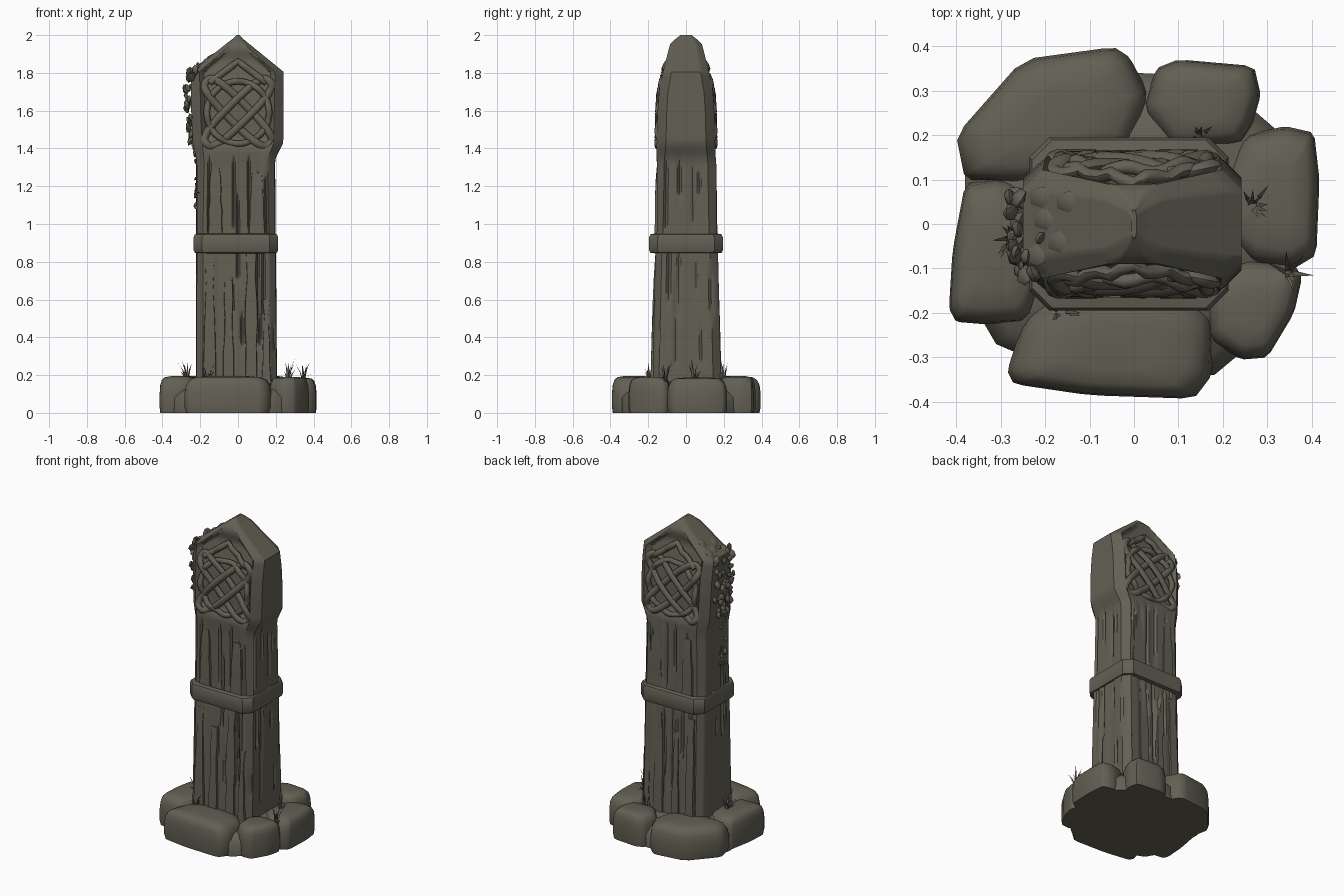
import bpy, bmesh, math, random
from mathutils import Vector, Matrix

if "Cube" in bpy.data.objects:
    bpy.data.objects.remove(bpy.data.objects["Cube"])

random.seed(7)
stone_mat = bpy.data.materials.new("weathered grey brown")
stone_mat.diffuse_color = (0.125, 0.117, 0.088, 1)
stone_mat.use_nodes = True
stone_mat.node_tree.nodes["Principled BSDF"].inputs["Base Color"].default_value = stone_mat.diffuse_color


def finish(name, bm, angle=40):
    bmesh.ops.recalc_face_normals(bm, faces=bm.faces)
    me = bpy.data.meshes.new(name)
    bm.to_mesh(me)
    bm.free()
    me.materials.append(stone_mat)
    me.shade_smooth()
    me.set_sharp_from_angle(angle=math.radians(angle))
    ob = bpy.data.objects.new(name, me)
    bpy.context.collection.objects.link(ob)
    return ob


def loft(bm, rings, closed=False):
    """Bridge equal-length rings; cap the ends, or join last to first."""
    vs = [[bm.verts.new(p) for p in r] for r in rings]
    n = len(vs[0])
    pairs = list(zip(vs, vs[1:])) + ([(vs[-1], vs[0])] if closed else [])
    for a, b in pairs:
        for i in range(n):
            j = (i + 1) % n
            bm.faces.new((a[i], a[j], b[j], b[i]))
    if not closed:
        bm.faces.new(vs[0][::-1])
        bm.faces.new(vs[-1])


def section(x0, x1, hy, c, z, segs):
    """Chamfered rectangle, starting with the front side."""
    cx = min(c, (x1 - x0) * 0.25)
    k = [(x0 + cx, -hy), (x1 - cx, -hy), (x1, -hy + c), (x1, hy - c),
         (x1 - cx, hy), (x0 + cx, hy), (x0, hy - c), (x0, -hy + c)]
    pts = []
    for s in range(8):
        a, b = Vector(k[s]), Vector(k[(s + 1) % 8])
        m = segs[s % 4]
        pts += [(*a.lerp(b, i / m), z) for i in range(m)]
    return pts


def interp(table, z):
    for a, b in zip(table, table[1:]):
        if z <= b[0]:
            t = max(0, (z - a[0]) / (b[0] - a[0]))
            return [p + (q - p) * t for p, q in zip(a[1:], b[1:])]
    return table[-1][1:]


def smooth(a, b, v):
    t = min(1, max(0, (v - a) / (b - a)))
    return t * t * (3 - 2 * t)


# z, left, right, half depth, chamfer
PROFILE = [(0.05, -.225, .21, .18, .035), (0.2, -.222, .205, .178, .035),
           (0.8, -.22, .2, .164, .035), (1.0, -.22, .198, .156, .035),
           (1.34, -.22, .195, .155, .04), (1.43, -.24, .24, .156, .05),
           (1.6, -.248, .242, .152, .05), (1.7, -.25, .242, .145, .05),
           (1.805, -.25, .242, .122, .045), (1.95, -.068, .064, .085, .03),
           (1.98, -.028, .027, .055, .02), (2.0, -.006, .006, .03, .012)]

# Post: split timber below, carved pointed head above
SEGS = (34, 3, 20, 3)
N = 2 * sum(SEGS)
plank, level = [], 0
while len(plank) < N:
    level = random.uniform(-.006, .007)
    plank += [level] * random.randint(3, 7)
cracks = []
for _ in range(46):
    a = random.uniform(0.1, 1.2)
    cracks.append((random.randrange(N), a, a + random.uniform(.2, .65), random.uniform(.01, .022)))

zs = [0.05 + 1.3 * i / 44 for i in range(44)]
zs += [1.35 + 0.455 * i / 18 for i in range(19)]
zs += [1.83, 1.855, 1.88, 1.905, 1.93, 1.95, 1.965, 1.98, 1.99, 2.0]
rings = []
for z in zs:
    x0, x1, hy, c = interp(PROFILE, z)
    ring = []
    wood = 1 - smooth(1.28, 1.4, z)
    for i, (x, y, _) in enumerate(section(x0, x1, hy, c, z, SEGS)):
        d = plank[i] * wood
        for ci, a, b, dep in cracks:
            if ci == i:
                d -= dep * wood * smooth(a, a + .06, z) * (1 - smooth(b - .1, b, z))
        # sunken field behind the knotwork, with a raised rim
        if abs(y) > hy - .001 and z > 1.4:
            edge = min(x - x0, x1 - x)
            d -= .03 * smooth(.045, .075, edge) * smooth(1.4, 1.46, z) * (1 - smooth(1.86, 1.93, z))
        nrm = Vector((0, math.copysign(1, y), 0)) if abs(y) > hy - c + .001 else Vector((math.copysign(1, x), 0, 0))
        if abs(y) <= hy - c + .001:
            d *= .6
        ring.append((x + nrm.x * d, y + nrm.y * d, z))
    rings.append(ring)
bm = bmesh.new()
loft(bm, rings)
finish("post", bm, 38)

# Thin split boards lying on the front and back faces
bm = bmesh.new()
for side in (-1, 1):
    for x, w, z0, z1 in ((-.15, .07, .12, .8), (-.05, .06, .12, .7), (.07, .08, .12, .84),
                         (.15, .05, .12, .6), (-.12, .08, .95, 1.3), (.1, .1, .95, 1.27)):
        rs = []
        for k in range(7):
            t = k / 6
            z = z0 + (z1 - z0) * t
            hy = interp(PROFILE, z)[2]
            ww = w * (1 - .35 * t) / 2 + random.uniform(-.006, .006)
            o = .009 * (1 - t ** 4)
            rs.append([(x - ww, side * (hy - .02), z), (x + ww, side * (hy - .02), z),
                       (x + ww * .85, side * (hy + o), z), (x - ww * .85, side * (hy + o), z)])
        loft(bm, rs)
finish("split_boards", bm, 35)

# Binding band around the middle
bm = bmesh.new()
rs = []
for z, g in ((.845, -.03), (.848, -.006), (.862, 0), (.93, 0), (.945, -.006), (.95, -.03)):
    rs.append(section(-.235 - g, .212 + g, .195 + g, .045, z, (4, 3, 4, 3)))
loft(bm, rs, closed=True)
finish("band", bm, 35)


# Knotwork: interlaced flat straps on both faces
def strap(bm, pts, side, closed, phase=0, waves=4, w=.02):
    rs, n = [], len(pts)
    for i, (x, z) in enumerate(pts):
        a = pts[(i - 1) % n] if closed or i > 0 else pts[i]
        b = pts[(i + 1) % n] if closed or i < n - 1 else pts[i]
        t = Vector((b[0] - a[0], b[1] - a[1])).normalized()
        hy = interp(PROFILE, z)[2] if z < 1.805 else .122 - .25 * (z - 1.805)
        y = hy - .012 + .008 * math.sin(waves * 2 * math.pi * i / n + phase)
        ring = []
        for k in range(8):
            q = 2 * math.pi * k / 8
            s = w * math.cos(q)
            ring.append((x - t.y * s, side * (y + .016 * math.sin(q)), z + t.x * s))
        rs.append(ring)
    loft(bm, rs, closed)


bm = bmesh.new()
for side in (-1, 1):
    for tilt in (1, -1):
        pts = []
        for i in range(48):
            a = 2 * math.pi * i / 48
            u = .235 * math.copysign(abs(math.cos(a)) ** .8, math.cos(a))
            v = .055 * math.copysign(abs(math.sin(a)) ** .6, math.sin(a))
            pts.append(((u - v) * .707, 1.59 + tilt * (u + v) * .707))
        strap(bm, pts, side, True, phase=tilt * 1.57)
    ring = [(.165 * math.cos(2 * math.pi * i / 48), 1.59 + .165 * math.sin(2 * math.pi * i / 48))
            for i in range(48)]
    strap(bm, ring, side, True, phase=.8, waves=8, w=.017)
    # chevron under the gable
    strap(bm, [(-.15 + .3 * i / 12, 1.86 - .75 * abs(-.15 + .3 * i / 12)) for i in range(13)],
          side, False, w=.018)
finish("knotwork", bm, 50)

# Footing stones: plan outlines
STONES = [
    [(-.4, .2), (-.38, .1), (-.25, .09), (-.12, .14), (0, .18), (.035, .29), (-.01, .375), (-.045, .398), (-.25, .37)],
    [(.05, .35), (.02, .26), (.08, .17), (.24, .18), (.265, .22), (.285, .29), (.27, .355), (.1, .37)],
    [(.25, .2), (.2, .1), (.19, -.02), (.27, -.09), (.36, -.1), (.41, -.07), (.417, .1), (.405, .205), (.34, .22)],
    [(.17, -.26), (.16, -.14), (.24, -.08), (.36, -.09), (.378, -.12), (.36, -.2), (.3, -.3), (.24, -.305)],
    [(-.285, -.33), (-.25, -.22), (-.17, -.14), (.13, -.14), (.18, -.22), (.175, -.34), (.135, -.393), (-.1, -.385), (-.27, -.36)],
    [(-.416, -.19), (-.4, -.22), (-.34, -.225), (-.24, -.22), (-.19, -.1), (-.2, .06), (-.3, .105), (-.38, .09), (-.408, -.06)]]
LAYERS = ((0, .96), (.03, 1), (.1, 1), (.145, .965), (.172, .88), (.186, .74), (.192, .4))
for n, outline in enumerate(STONES):
    c = sum((Vector(p) for p in outline), Vector((0, 0))) / len(outline)
    h = random.uniform(.96, 1.02)
    # corner cutting softens the outline
    pts = []
    for i, p in enumerate(outline):
        p, q = Vector(p), Vector(outline[(i + 1) % len(outline)])
        pts += [p.lerp(q, .12), p.lerp(q, .88)]
    bm = bmesh.new()
    loft(bm, [[(*(c + (p - c) * s), z * h) for p in pts] for z, s in LAYERS])
    finish("footing_stone_%d" % (n + 1), bm, 50)

# Low filler ground between the stones
fill = [(-.31, -.27), (-.24, -.3), (.18, -.34), (.3, -.24), (.37, -.08), (.38, .16), (.27, .255),
        (.2, .33), (0, .34), (-.28, .25), (-.38, .12), (-.38, -.15)]
bm = bmesh.new()
loft(bm, [[(x * s, y * s, z) for x, y in fill] for z, s in ((0, 1), (.08, 1), (.12, .9), (.165, .6))])
finish("footing_core", bm, 50)

# Grass tufts
bm = bmesh.new()
for x, y, count in ((.265, .04, 9), (.345, -.11, 9), (.145, .195, 7), (-.165, -.195, 8), (-.27, -.03, 10)):
    for _ in range(count):
        a = random.uniform(0, 2 * math.pi)
        d = Vector((math.cos(a), math.sin(a), 0))
        s = Vector((-d.y, d.x, 0)) * .006
        base = Vector((x, y, .165)) + d * random.uniform(0, .015)
        lean, hgt = random.uniform(.01, .05), random.uniform(.05, .12)
        mid = base + d * lean * .4 + Vector((0, 0, hgt * .6))
        tip = base + d * lean + Vector((0, 0, hgt))
        v = [bm.verts.new(p) for p in (base - s, base + s, mid + s * .7, mid - s * .7, tip)]
        bm.faces.new(v[:4])
        bm.faces.new((v[3], v[2], v[4]))
finish("grass", bm)

# Ivy leaves climbing the left side
bm = bmesh.new()
for k in range(64):
    head = k < 40
    z = random.uniform(1.44, 1.84) if head else random.uniform(1.08, 1.42)
    y = random.uniform(-.115, .07) if head else random.uniform(-.12, -.02)
    x = interp(PROFILE, z)[0] - random.uniform(0, .018 if head else .005)
    if head and 1.56 < z < 1.72:
        x -= .016
    if y < -.09:
        x += .02
    r = random.uniform(.016, .03) if head else random.uniform(.01, .017)
    m = (Matrix.Translation((x, y, z)) @ Matrix.Rotation(random.uniform(-.6, .6), 4, 'Z')
         @ Matrix.Rotation(random.uniform(-.6, .6), 4, 'Y')
         @ Matrix.Diagonal((.55, .9, 1.1, 1)))
    bmesh.ops.create_icosphere(bm, subdivisions=1, radius=r, matrix=m)
# a few leaves lying over the left roof slope
for x, y in ((-.15, .05), (-.17, -.04), (-.2, .01), (-.22, -.07), (-.21, .06)):
    m = Matrix.Translation((x, y, 2.0 + x * .81)) @ Matrix.Rotation(-.68, 4, 'Y') @ Matrix.Diagonal((1.3, 1.1, .5, 1))
    bmesh.ops.create_icosphere(bm, subdivisions=1, radius=.026, matrix=m)
finish("ivy", bm, 50)
